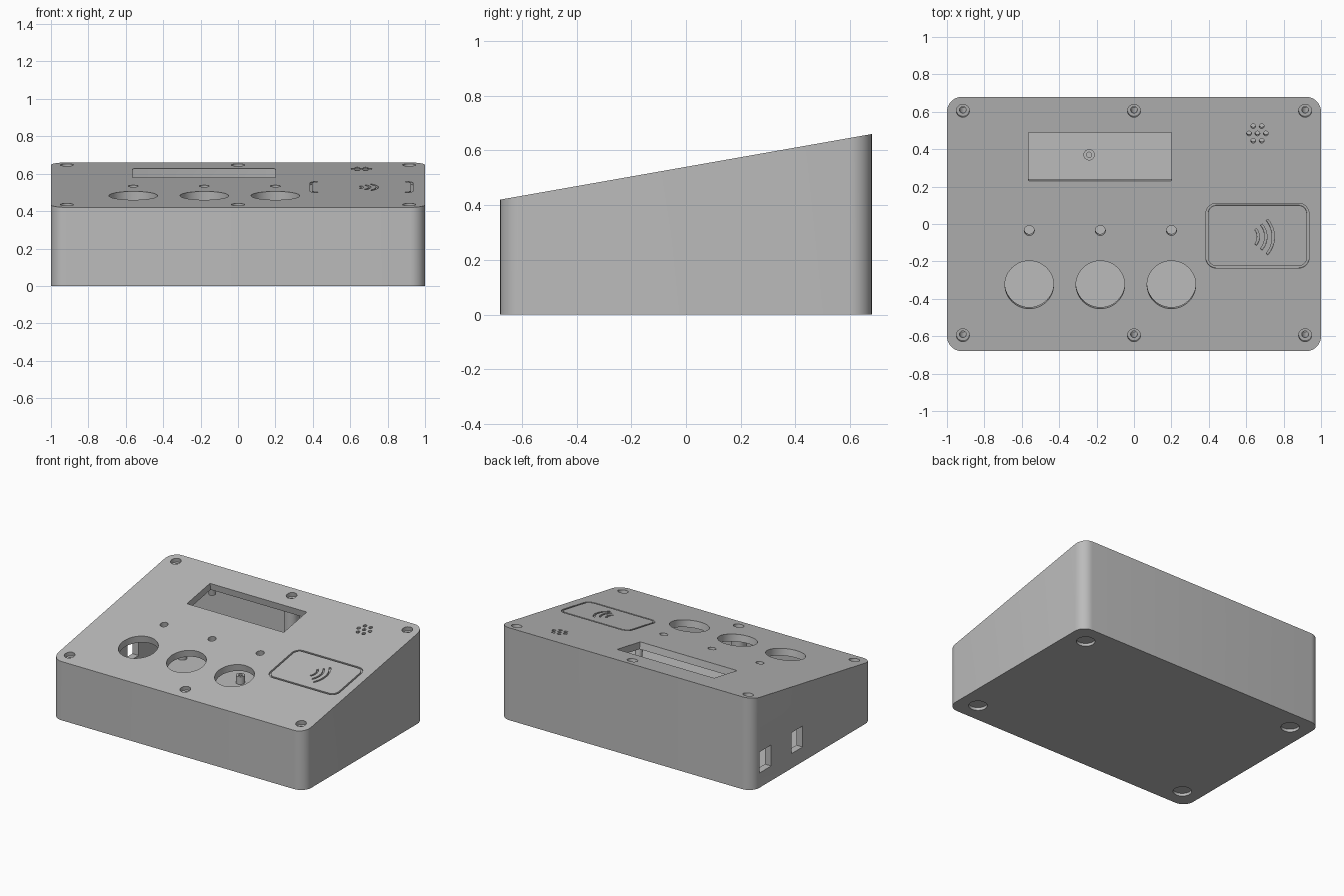
import bpy, bmesh, math
from mathutils import Matrix, Vector

if "Cube" in bpy.data.objects:
    bpy.data.objects.remove(bpy.data.objects["Cube"], do_unlink=True)

HX, HY, WALL, CORNER = 1.0, 0.68, 0.05, 0.08
SLOPE = 0.24 / 1.36
TILT = math.atan(SLOPE)

grey = bpy.data.materials.new("grey plastic")
grey.use_nodes = True
colour = (0.5, 0.5, 0.5, 1)
grey.diffuse_color = colour
grey.node_tree.nodes["Principled BSDF"].inputs["Base Color"].default_value = colour


def top_z(y):
    return 0.54 + SLOPE * y


def on_lid(x, y):
    """Frame on the sloping lid, its z axis square to the lid."""
    return Matrix.Translation((x, y, top_z(y))) @ Matrix.Rotation(TILT, 4, 'X')


def make(name, bm, matrix=None):
    if matrix:
        bm.transform(matrix)
    bmesh.ops.recalc_face_normals(bm, faces=bm.faces)
    mesh = bpy.data.meshes.new(name)
    bm.to_mesh(mesh)
    bm.free()
    mesh.materials.append(grey)
    obj = bpy.data.objects.new(name, mesh)
    bpy.context.collection.objects.link(obj)
    return obj


def prism(outline, z0, z1):
    """Extrude an (x, y) outline; z1 may be a number or a function of y."""
    bm = bmesh.new()
    low = [bm.verts.new((x, y, z0)) for x, y in outline]
    high = [bm.verts.new((x, y, z1(y) if callable(z1) else z1)) for x, y in outline]
    bm.faces.new(low)
    bm.faces.new(high)
    n = len(outline)
    for i in range(n):
        j = (i + 1) % n
        bm.faces.new((low[i], low[j], high[j], high[i]))
    return bm


def arc(cx, cy, r, a0, a1, steps):
    angles = [math.radians(a0 + (a1 - a0) * i / steps) for i in range(steps + 1)]
    return [(cx + r * math.cos(a), cy + r * math.sin(a)) for a in angles]


def rounded(hx, hy, r, steps=8):
    pts = []
    for k, (sx, sy) in enumerate([(1, 1), (-1, 1), (-1, -1), (1, -1)]):
        pts += arc(sx * (hx - r), sy * (hy - r), r, 90 * k, 90 * k + 90, steps)
    return pts


def disc(r, n=32):
    return arc(0, 0, r, 0, 360, n)[:-1]


def combine(target, tool, operation='DIFFERENCE'):
    mod = target.modifiers.new("combine", 'BOOLEAN')
    mod.operation = operation
    mod.solver = 'EXACT'
    mod.object = tool
    bpy.context.view_layer.objects.active = target
    bpy.ops.object.modifier_apply(modifier=mod.name)
    bpy.data.objects.remove(tool, do_unlink=True)


def cut(outline, depth, matrix, above=0.05):
    combine(body, make("cutter", prism(outline, -depth, above), matrix))


def add(outline, z0, z1, matrix):
    combine(body, make("post", prism(outline, z0, z1), matrix), 'UNION')


# Hollow wedge-shaped case
body = make("case_body", prism(rounded(HX, HY, CORNER), 0, top_z))
cavity = prism(rounded(HX - WALL, HY - WALL, 0.04), WALL, lambda y: top_z(y) - WALL)
combine(body, make("cavity", cavity))

# Screw columns with stepped holes through the lid
screws = [(x, y) for x in (-0.915, 0, 0.915) for y in (-0.595, 0.605)]
for x, y in screws:
    add(disc(0.05, 24), 0.03, top_z(y) - 0.03, Matrix.Translation((x, y, 0)))
for x, y in screws:
    cut(disc(0.035, 24), 0.03, on_lid(x, y))
    cut(disc(0.018, 16), 0.2, on_lid(x, y))

# Display window and the short posts hanging round it
cut(rounded(0.383, 0.132, 0.006, 2), 0.12, on_lid(-0.182, 0.36))
for x in (-0.595, 0.232):
    for y in (0.185, 0.54):
        add(disc(0.025, 16), -0.12, -0.03, on_lid(x, y))

# Button openings with an indicator hole behind each
for x in (-0.56, -0.18, 0.20):
    cut(disc(0.13, 48), 0.12, on_lid(x, -0.325))
    cut(disc(0.027, 20), 0.12, on_lid(x, -0.035))

# Sounder holes in a hexagon
for i in range(7):
    a = math.radians(60 * i)
    r = 0.045 if i < 6 else 0
    cut(disc(0.013, 12), 0.12, on_lid(0.66 + r * math.cos(a), 0.484 + r * math.sin(a)))

# Engraved card outline: a shallow recess whose middle is filled back to lid level
card = on_lid(0.66, -0.063)
cut(rounded(0.276, 0.176, 0.056), 0.012, card)
add(rounded(0.264, 0.164, 0.044), -0.03, 0, card)

# Engraved wave symbol
for r in (0.065, 0.105, 0.145):
    band = arc(0, 0, r + 0.006, -40, 40, 12) + arc(0, 0, r - 0.006, 40, -40, 12)
    cut(band, 0.012, on_lid(0.60, -0.07))

# Connector openings in the side wall
for y, half in ((0.532, 0.066), (0.173, 0.062)):
    opening = [(-1.1, y - half), (-0.93, y - half), (-0.93, y + half), (-1.1, y + half)]
    combine(body, make("cutter", prism(opening, 0.105, 0.255)))

# Circuit board standoffs on the floor, with screw holes
for x, y in ((-0.24, 0.37), (-0.24, 0.07), (-0.76, 0.46), (-0.76, -0.02)):
    spot = Matrix.Translation((x, y, 0))
    add(disc(0.03, 24), 0.03, 0.105, spot)
    cut(disc(0.014, 16), -0.06, spot, above=0.15)

# Round foot recesses underneath
for x in (-0.86, 0.86):
    for y in (-0.54, 0.54):
        cut(disc(0.06), 0.05, Matrix.Translation((x, y, 0)), above=0.02)

# Smooth curves, crisp edges
bpy.ops.object.select_all(action='DESELECT')
body.select_set(True)
bpy.context.view_layer.objects.active = body
bpy.ops.object.shade_smooth_by_angle(angle=math.radians(30))
